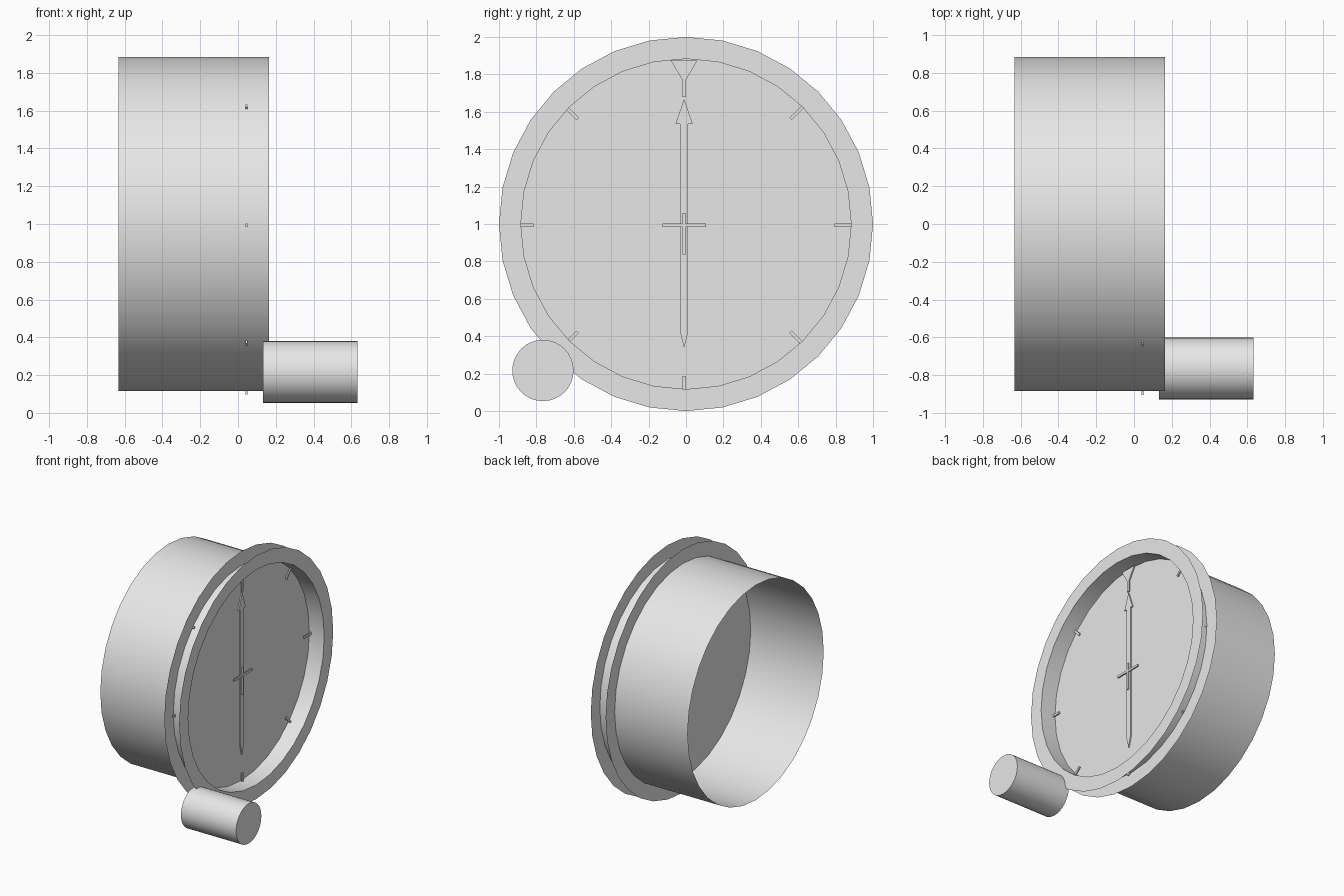
import bpy, bmesh, math
from mathutils import Matrix, Vector

if "Cube" in bpy.data.objects:
    bpy.data.objects.remove(bpy.data.objects["Cube"])

grey = bpy.data.materials.new("light grey")
grey.diffuse_color = (0.8, 0.8, 0.8, 1)
grey.use_nodes = True
grey.node_tree.nodes["Principled BSDF"].inputs["Base Color"].default_value = grey.diffuse_color

SIDES = 32
CENTRE_Z = 1.0
CASE_R, RIM_R = 0.883, 1.0
BACK_X, DIAL_X, FRONT_X = -0.633, 0.03, 0.165
MARK_Y, MARK_Z = -0.01, 0.993      # centre of the dial markings


def finish(name, bm, smooth=False):
    bmesh.ops.recalc_face_normals(bm, faces=bm.faces)
    mesh = bpy.data.meshes.new(name)
    bm.to_mesh(mesh)
    bm.free()
    mesh.materials.append(grey)
    ob = bpy.data.objects.new(name, mesh)
    bpy.context.collection.objects.link(ob)
    if smooth:
        bpy.ops.object.select_all(action='DESELECT')
        ob.select_set(True)
        bpy.context.view_layer.objects.active = ob
        bpy.ops.object.shade_smooth_by_angle(angle=math.radians(35))
    return ob


def loop(bm, x, r, y=0.0, z=CENTRE_Z):
    steps = [2 * math.pi * i / SIDES for i in range(SIDES)]
    return [bm.verts.new((x, y + r * math.cos(a), z + r * math.sin(a))) for a in steps]


def bridge(bm, a, b):
    for i in range(SIDES):
        j = (i + 1) % SIDES
        bm.faces.new((a[i], a[j], b[j], b[i]))


def plate(name, points, x0, x1):
    """Extrude a flat (y, z) outline along x."""
    bm = bmesh.new()
    face = bm.faces.new([bm.verts.new((x0, y, z)) for y, z in points])
    new = bmesh.ops.extrude_face_region(bm, geom=[face])["geom"]
    bmesh.ops.translate(bm, vec=(x1 - x0, 0, 0),
                        verts=[v for v in new if isinstance(v, bmesh.types.BMVert)])
    return finish(name, bm)


def mirrored(half):
    """Complete a top-to-bottom right-hand outline around the marking axis."""
    pts = half + [(-w, z) for w, z in reversed(half) if w > 0]
    return [(MARK_Y + w, z) for w, z in pts]


# Open-backed round case
bm = bmesh.new()
bridge(bm, loop(bm, BACK_X, CASE_R), loop(bm, FRONT_X, CASE_R))
finish("case", bm, True)

# Flat front rim
bm = bmesh.new()
bridge(bm, loop(bm, FRONT_X, CASE_R), loop(bm, FRONT_X, RIM_R))
finish("front_rim", bm)

# Dial sheet, reaching out past the case as a flange
bm = bmesh.new()
bm.faces.new(loop(bm, DIAL_X, RIM_R))
finish("dial", bm)

# Adjusting knob
bm = bmesh.new()
a, b = (loop(bm, x, 0.164, -0.765, 0.217) for x in (0.132, 0.633))
bridge(bm, a, b)
bm.faces.new(a)
bm.faces.new(b)
finish("knob", bm, True)

# Needle with arrowhead and pointed tail
plate("needle", mirrored([(0, 1.668), (0.046, 1.535), (0.022, 1.535),
                          (0.022, 0.425), (0, 0.337)]), 0.036, 0.046)

# Pointer at the top of the dial
plate("top_pointer", mirrored([(0.07, 1.873), (0.01, 1.77), (0.01, 1.68)]), 0.04, 0.05)

# Cross at the centre
plate("cross_bar", [(-0.126, 0.984), (0.106, 0.984), (0.106, 1.002), (-0.126, 1.002)], 0.046, 0.056)
plate("cross_post", mirrored([(0.008, 1.06), (0.008, 0.836)]), 0.046, 0.056)

# Radial tick marks, all but the top position
for k in (0, 1, 3, 4, 5, 6, 7):
    ang = k * math.pi / 4
    c, s = math.cos(ang), math.sin(ang)
    outline = [(0.805, -0.009), (0.895, -0.009), (0.895, 0.009), (0.805, 0.009)]
    plate(f"tick_{k}", [(MARK_Y + r * c - w * s, MARK_Z + r * s + w * c)
                        for r, w in outline], 0.04, 0.05)
